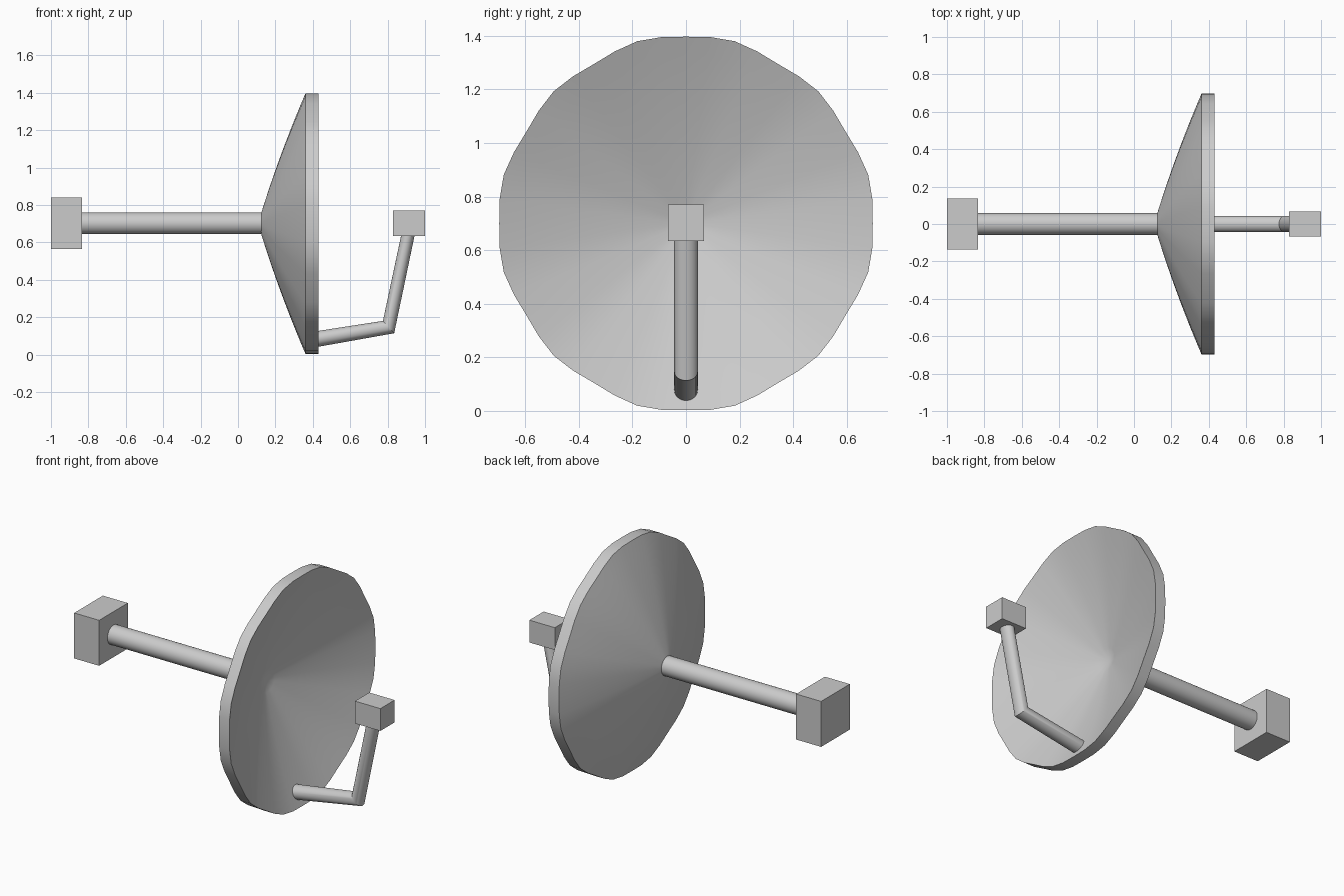
import bpy, bmesh, math
from mathutils import Vector

if "Cube" in bpy.data.objects:
    bpy.data.objects.remove(bpy.data.objects["Cube"])

grey = bpy.data.materials.new("plain_grey")
grey.diffuse_color = (0.6, 0.6, 0.6, 1)
grey.use_nodes = True
grey.node_tree.nodes["Principled BSDF"].inputs["Base Color"].default_value = grey.diffuse_color
CZ = 0.7  # height of the dish axis


def finish(name, bm, smooth=True):
    bmesh.ops.recalc_face_normals(bm, faces=bm.faces)
    me = bpy.data.meshes.new(name)
    bm.to_mesh(me)
    bm.free()
    me.materials.append(grey)
    ob = bpy.data.objects.new(name, me)
    bpy.context.collection.objects.link(ob)
    if smooth:
        bpy.ops.object.select_all(action='DESELECT')
        ob.select_set(True)
        bpy.context.view_layer.objects.active = ob
        bpy.ops.object.shade_smooth_by_angle(angle=math.radians(30))
    return ob


def box(name, lo, hi):
    bm = bmesh.new()
    bmesh.ops.create_cube(bm, size=1)
    for v in bm.verts:
        v.co = Vector([l + (c + 0.5) * (h - l) for c, l, h in zip(v.co, lo, hi)])
    finish(name, bm, smooth=False)


def bridge(bm, a, b):
    n = len(a)
    for i in range(n):
        bm.faces.new((a[i], a[(i + 1) % n], b[(i + 1) % n], b[i]))


def tube(name, rings, seg=32):
    """Loft rings (centre, in-plane half axis in xz, half width in y)."""
    bm = bmesh.new()
    loops = []
    for c, u, w in rings:
        c, u = Vector(c), Vector(u)
        loops.append([bm.verts.new(c + u * math.cos(t) + Vector((0, w, 0)) * math.sin(t))
                      for t in (2 * math.pi * i / seg for i in range(seg))])
    for a, b in zip(loops, loops[1:]):
        bridge(bm, a, b)
    bm.faces.new(loops[0])
    bm.faces.new(loops[-1])
    finish(name, bm)


# dish: shallow curved bowl with a slightly lobed outline, 0.07 thick along x
def dish(seg=48, rings=10):
    bm = bmesh.new()

    def rim(t):
        return (0.6962 + 0.0053 * math.cos(4 * t) + 0.0013 * math.cos(8 * t)
                - 0.0058 * math.cos(12 * t))

    def side(x0):
        loops = []
        for k in range(1, rings + 1):
            f = k / rings
            r = 0.695 * f
            x = x0 + 0.3 * r + 0.094 * r * r
            loops.append([bm.verts.new((x, rim(t) * f * math.cos(t), CZ + rim(t) * f * math.sin(t)))
                          for t in (2 * math.pi * i / seg for i in range(seg))])
        tip = bm.verts.new((x0, 0, CZ))
        for i in range(seg):
            bm.faces.new((tip, loops[0][i], loops[0][(i + 1) % seg]))
        for a, b in zip(loops, loops[1:]):
            bridge(bm, a, b)
        return loops[-1]

    bridge(bm, side(0.107), side(0.177))
    finish("dish", bm)


dish()

# rear mount: square block and straight shaft
box("mount_block", (-1, -0.137, 0.565), (-0.833, 0.137, 0.84))
tube("mount_shaft", [((-0.85, 0, 0.702), (0, 0, 0.058), 0.058),
                     ((0.15, 0, 0.702), (0, 0, 0.058), 0.058)])

# bent feed arm rising to the receiver box
tube("feed_arm", [((0.375, 0, 0.075), (0, 0, 0.043), 0.044),
                  ((0.805, 0, 0.147), (-0.030, 0, 0.033), 0.044),
                  ((0.913, 0, 0.66), (-0.036, 0, 0), 0.044)])
box("receiver_box", (0.83, -0.068, 0.635), (1, 0.068, 0.77))
